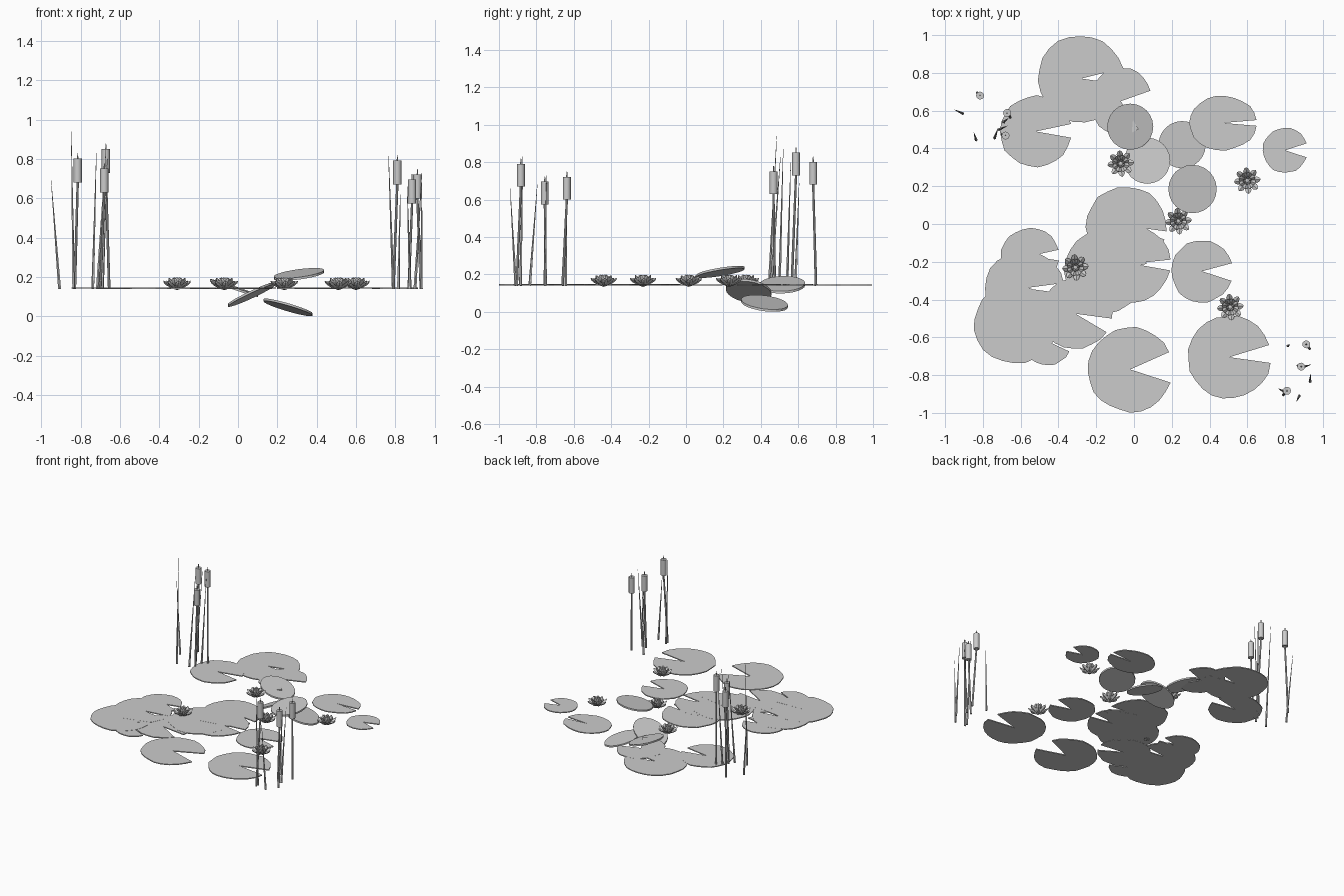
import bpy, bmesh, math, random
from mathutils import Vector, Matrix

if "Cube" in bpy.data.objects:
    bpy.data.objects.remove(bpy.data.objects["Cube"])

random.seed(4)
WATER = 0.14

grey = bpy.data.materials.new("plain_grey")
grey.diffuse_color = (0.6, 0.6, 0.6, 1)
grey.use_nodes = True
grey.node_tree.nodes["Principled BSDF"].inputs["Base Color"].default_value = grey.diffuse_color


def finish(bm, name, smooth=False):
    bmesh.ops.recalc_face_normals(bm, faces=bm.faces)
    me = bpy.data.meshes.new(name)
    bm.to_mesh(me)
    bm.free()
    me.materials.append(grey)
    ob = bpy.data.objects.new(name, me)
    bpy.context.collection.objects.link(ob)
    for p in me.polygons:
        p.use_smooth = smooth
    if smooth:
        bpy.context.view_layer.objects.active = ob
        ob.select_set(True)
        bpy.ops.object.shade_smooth_by_angle(angle=math.radians(40))
        ob.select_set(False)
    return ob


def extrude_outline(name, pts, thick):
    bm = bmesh.new()
    f = bm.faces.new([bm.verts.new(p) for p in pts])
    new = bmesh.ops.extrude_face_region(bm, geom=[f])["geom"]
    bmesh.ops.translate(bm, verts=[v for v in new if isinstance(v, bmesh.types.BMVert)],
                        vec=(0, 0, thick))
    return finish(bm, name)


def lily_pad(i, x, y, rx, ry, lo, hi):
    """Flat round leaf with a notch between the angles lo and hi (degrees)."""
    n = 22
    z = WATER + 0.0004 * (i % 4)
    pts = [(x, y, z)]
    for k in range(n + 1):
        a = math.radians(hi + (360 - hi + lo) * k / n)
        w = 1 if k in (0, n) else random.uniform(0.97, 1.02)
        pts.append((x + rx * w * math.cos(a), y + ry * w * math.sin(a), z))
    extrude_outline("lily_pad", pts, 0.007)


# Floating notched pads: centre, radii, notch angles
pads = [
    (-0.28, 0.77, 0.23, 0.23, -8, 14), (-0.07, 0.65, 0.165, 0.18, -55, 18),
    (-0.52, 0.49, 0.19, 0.19, -10, 12), (0.47, 0.535, 0.18, 0.145, -6, 6),
    (0.80, 0.39, 0.12, 0.12, -18, 18), (-0.04, -0.01, 0.215, 0.21, -20, -8),
    (-0.01, -0.21, 0.205, 0.205, -10, 6), (-0.15, -0.25, 0.22, 0.22, -10, 10),
    (-0.31, -0.475, 0.195, 0.185, -32, -8), (-0.55, -0.17, 0.155, 0.15, -9, 13),
    (-0.58, -0.34, 0.21, 0.2, -8, 8), (-0.63, -0.53, 0.22, 0.21, 2, 16),
    (-0.46, -0.62, 0.13, 0.13, -25, -8), (0.36, -0.25, 0.165, 0.165, -18, 15),
    (0.505, -0.705, 0.22, 0.22, -8, 17), (-0.02, -0.77, 0.225, 0.225, -18, 24),
]
for i, p in enumerate(pads):
    lily_pad(i, *p)

# Tilted round leaves: centre, radius, slope along x and y
for x, y, z, r, sx, sy in [(-0.02, 0.515, 0.145, 0.122, -0.33, 0.03),
                           (0.07, 0.335, 0.112, 0.122, 0.46, -0.12),
                           (0.255, 0.42, 0.046, 0.125, -0.29, -0.12),
                           (0.31, 0.185, 0.214, 0.128, 0.13, 0.16)]:
    pts = []
    for k in range(24):
        dx, dy = r * math.cos(math.tau * k / 24), r * math.sin(math.tau * k / 24)
        pts.append((x + dx, y + dy, z - 0.006 + sx * dx + sy * dy))
    extrude_outline("tilted_leaf", pts, 0.012)


def petal(bm, centre, ang, lift, length, width):
    """Pointed cupped petal, thickest near two thirds of its length."""
    rows = [(0.0, 0.25, 0.004), (0.35, 0.75, 0.007), (0.7, 1.0, 0.008), (0.9, 0.6, 0.006)]
    m = Matrix.Translation(centre) @ Matrix.Rotation(ang, 4, 'Z') @ Matrix.Rotation(-lift, 4, 'Y')
    rings = []
    for t, w, h in rows:
        c = 0.012 * t * t
        rings.append([bm.verts.new(m @ Vector((t * length, s * w * width / 2, c + u)))
                      for s, u in ((-1, 0), (0, -h), (1, 0), (0, h))])
    tip = bm.verts.new(m @ Vector((length, 0, 0.014)))
    bm.faces.new(rings[0])
    for a, b in zip(rings, rings[1:]):
        for k in range(4):
            bm.faces.new((a[k], a[(k + 1) % 4], b[(k + 1) % 4], b[k]))
    for k in range(4):
        bm.faces.new((rings[-1][k], rings[-1][(k + 1) % 4], tip))


# Water lilies: three tiers of petals around a round heart
for x, y in [(-0.07, 0.32), (0.6, 0.23), (0.235, 0.015), (-0.31, -0.23), (0.51, -0.44)]:
    bm = bmesh.new()
    for count, lift, length, width, turn in [(8, 22, 0.082, 0.034, 0), (8, 42, 0.072, 0.034, 0.5),
                                             (6, 62, 0.062, 0.03, 0.2)]:
        for k in range(count):
            petal(bm, (x, y, 0.138), math.tau * (k + turn) / count + 0.1,
                  math.radians(lift), length, width)
    bmesh.ops.create_uvsphere(bm, u_segments=10, v_segments=6, radius=0.019,
                              matrix=Matrix.Translation((x, y, 0.168)))
    finish(bm, "water_lily")


def rod(bm, a, b, r1, r2, seg):
    a, b = Vector(a), Vector(b)
    d = b - a
    m = Matrix.Translation((a + b) / 2) @ d.to_track_quat('Z', 'Y').to_matrix().to_4x4()
    bmesh.ops.create_cone(bm, cap_ends=True, segments=seg, radius1=r1, radius2=r2,
                          depth=d.length, matrix=m)


# Cattails: base point, head point and height of the head's lower end
for bx, by, hx, hy, z in [(-0.83, 0.695, -0.815, 0.68, 0.68), (-0.655, 0.565, -0.672, 0.588, 0.73),
                          (-0.7, 0.475, -0.68, 0.468, 0.63), (0.93, -0.66, 0.912, -0.637, 0.6),
                          (0.868, -0.75, 0.885, -0.755, 0.575), (0.79, -0.905, 0.81, -0.883, 0.67)]:
    bm = bmesh.new()
    rod(bm, (bx, by, WATER), (hx, hy, z), 0.007, 0.006, 8)
    rod(bm, (hx, hy, z + 0.12), (hx, hy, z + 0.15), 0.004, 0.002, 6)
    finish(bm, "cattail_stalk", True)
    bm = bmesh.new()
    rod(bm, (hx, hy, z), (hx, hy, z + 0.122), 0.021, 0.021, 12)
    finish(bm, "cattail_head", True)

# Reed blades: base and tip
for bx, by, tx, ty, tz in [(-0.907, 0.585, -0.95, 0.605, 0.69), (-0.836, 0.445, -0.848, 0.485, 0.94),
                           (-0.738, 0.455, -0.72, 0.505, 0.83), (-0.715, 0.5, -0.67, 0.52, 0.87),
                           (-0.69, 0.54, -0.665, 0.56, 0.8), (0.79, -0.885, 0.765, -0.872, 0.83),
                           (0.875, -0.91, 0.86, -0.94, 0.66), (0.932, -0.835, 0.935, -0.795, 0.68),
                           (0.9, -0.755, 0.935, -0.745, 0.73), (0.815, -0.645, 0.825, -0.638, 0.62)]:
    bm = bmesh.new()
    rod(bm, (bx, by, WATER), (tx, ty, tz), 0.008, 0.001, 5)
    finish(bm, "reed_blade")
